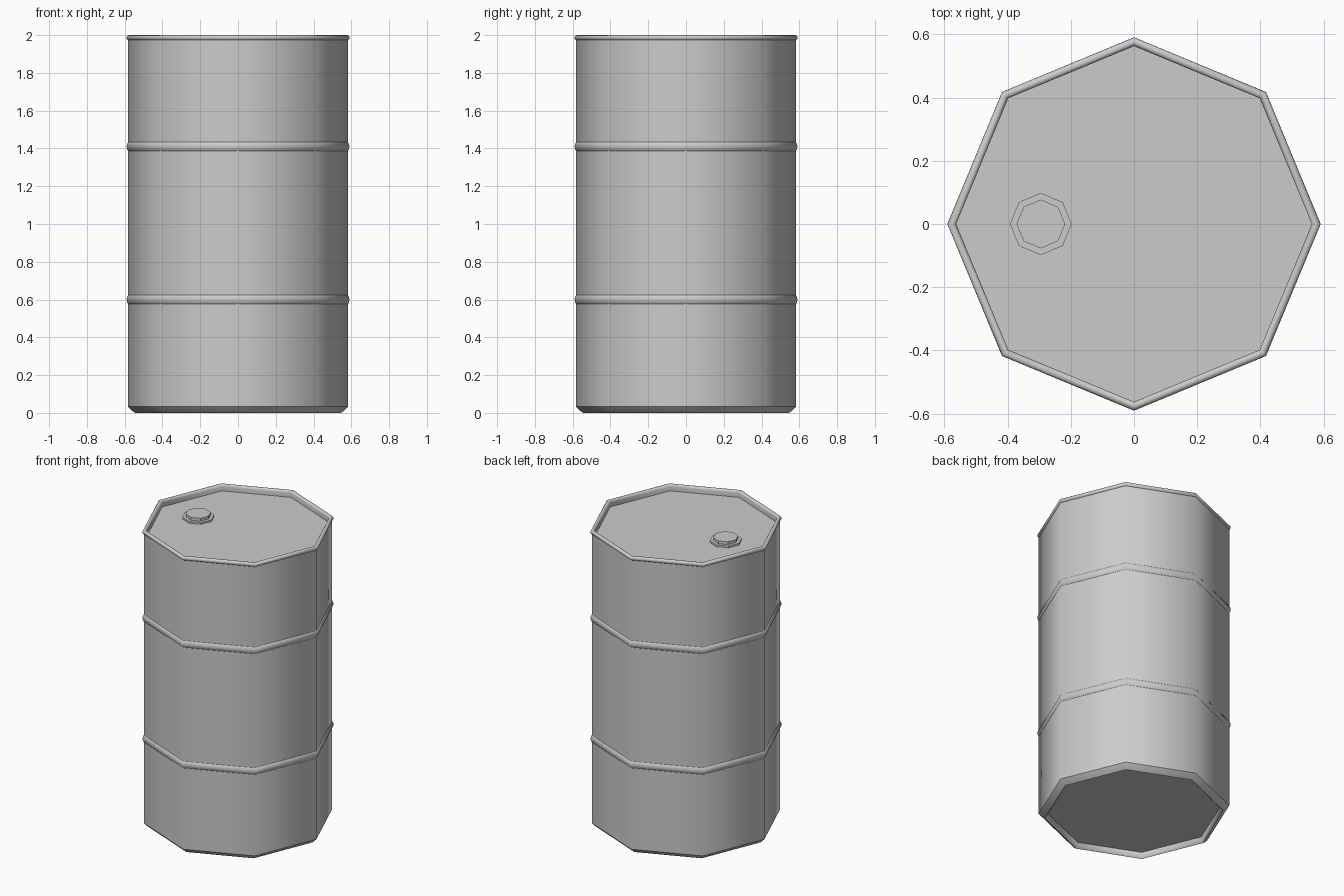
import bpy, bmesh, math

cube = bpy.data.objects.get("Cube")
if cube:
    bpy.data.objects.remove(cube, do_unlink=True)

SIDES = 8
BODY = 0.582  # wall radius at the corners

# Single painted metal colour
metal = bpy.data.materials.new("grey_metal")
metal.use_nodes = True
grey = (0.6, 0.6, 0.6, 1)
metal.diffuse_color = grey
metal.node_tree.nodes["Principled BSDF"].inputs["Base Color"].default_value = grey


def lathe(name, profile, center=(0, 0), bottom=False, top=False, angle=50):
    """Spin a bottom-to-top (radius, height) profile into an eight-sided part."""
    bm = bmesh.new()
    rings = []
    for r, z in profile:
        rings.append([bm.verts.new((r * math.cos(a), r * math.sin(a), z))
                      for a in (i * math.tau / SIDES for i in range(SIDES))])
    for low, high in zip(rings, rings[1:]):
        for i in range(SIDES):
            j = (i + 1) % SIDES
            bm.faces.new((low[i], low[j], high[j], high[i]))
    if bottom:
        bm.faces.new(rings[0][::-1])
    if top:
        bm.faces.new(rings[-1])
    mesh = bpy.data.meshes.new(name)
    bm.to_mesh(mesh)
    bm.free()
    mesh.materials.append(metal)
    obj = bpy.data.objects.new(name, mesh)
    obj.location = (*center, 0)
    bpy.context.collection.objects.link(obj)
    bpy.ops.object.select_all(action="DESELECT")
    obj.select_set(True)
    bpy.context.view_layer.objects.active = obj
    bpy.ops.object.shade_smooth_by_angle(angle=math.radians(angle))


def arc(r, z, rad, start, end, steps):
    """Profile points along a circle, angles in degrees from outward."""
    angles = (math.radians(start + (end - start) * i / steps) for i in range(steps + 1))
    return [(r + rad * math.cos(a), z + rad * math.sin(a)) for a in angles]


# Straight wall
lathe("drum_wall", [(BODY, 0.033), (BODY, 1.978)])

# Two raised hoops
for name, z in (("lower_hoop", 0.6), ("upper_hoop", 1.41)):
    lathe(name, arc(0.552, z, 0.038, -60, 60, 6))

# Chamfered bottom rim around the recessed base
lathe("bottom_rim", [(0.534, 0.04), (0.536, 0.008), (0.545, 0),
                     (0.562, 0.012), (BODY, 0.033)], bottom=True)

# Rolled top rim around the sunken lid
lathe("top_rim", arc(0.577, 1.986, 0.014, -70, 180, 8) + [(0.563, 1.957)], top=True)

# Filler bung on the lid
bung = (-0.295, 0)
lathe("bung_flange", [(0.098, 1.95), (0.098, 1.969)], bung, top=True, angle=30)
lathe("bung_cap", [(0.077, 1.96), (0.077, 1.988)], bung, top=True, angle=30)
